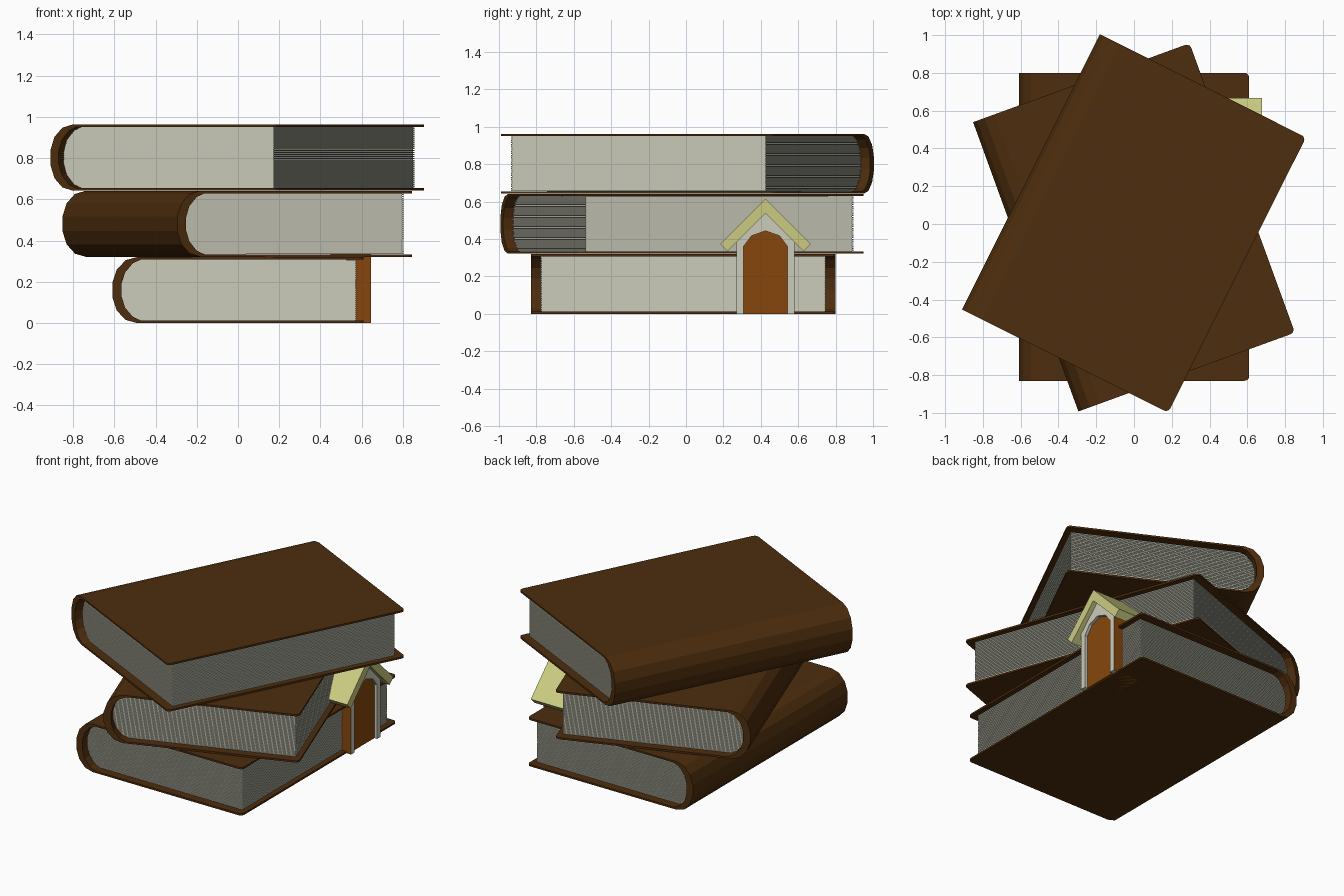
import bpy, bmesh, math
from mathutils import Matrix, Vector

cube = bpy.data.objects.get("Cube")
if cube:
    bpy.data.objects.remove(cube, do_unlink=True)


def material(name, r, g, b):
    m = bpy.data.materials.new(name)
    m.use_nodes = True
    m.diffuse_color = (r, g, b, 1)
    m.node_tree.nodes["Principled BSDF"].inputs["Base Color"].default_value = (r, g, b, 1)
    return m


leather = material("dark brown leather", 0.075, 0.026, 0.004)
paper = material("paper white", 0.6, 0.6, 0.5)
wood = material("orange brown wood", 0.24, 0.062, 0.004)
roofing = material("pale yellow green", 0.6, 0.6, 0.22)


def finish(name, bm, mats, matrix=None):
    bmesh.ops.recalc_face_normals(bm, faces=bm.faces)
    mesh = bpy.data.meshes.new(name)
    bm.to_mesh(mesh)
    bm.free()
    for m in mats:
        mesh.materials.append(m)
    ob = bpy.data.objects.new(name, mesh)
    bpy.context.scene.collection.objects.link(ob)
    if matrix:
        ob.matrix_world = matrix
    return ob


def prism(bm, points, axis, start, end):
    """Extrude a flat profile along x or y."""
    def place(p):
        return (start, p[0], p[1]) if axis == "x" else (p[0], start, p[1])
    face = bm.faces.new([bm.verts.new(place(p)) for p in points])
    new = bmesh.ops.extrude_face_region(bm, geom=[face])["geom"]
    step = Vector((end - start, 0, 0) if axis == "x" else (0, end - start, 0))
    bmesh.ops.translate(bm, vec=step, verts=[v for v in new if isinstance(v, bmesh.types.BMVert)])


def flip_z(points):
    return [(x, -z) for x, z in reversed(points)]


# Book dimensions and the upper half of the cover section
HALF_WIDTH, HALF_LENGTH, PITCH = 0.61, 0.815, 0.3215
OUTER = [(HALF_WIDTH, 0.16), (-0.49, 0.16), (-0.545, 0.145), (-0.588, 0.1), (-0.61, 0.035)]
INNER = [(-0.565, 0.03), (-0.548, 0.085), (-0.51, 0.13), (-0.47, 0.148), (HALF_WIDTH, 0.148)]
PAGE_X, PAGE_Y, PAGE_TOP, SHEETS = 0.576, 0.762, 0.147, 30


def spine_inside(z):
    """Inner face of the spine at a given height."""
    z = abs(z)
    for (x0, z0), (x1, z1) in zip(INNER, INNER[1:4]):
        if z <= z1:
            return x0 + (x1 - x0) * max(0, (z - z0) / (z1 - z0))
    return INNER[3][0]


def book(prefix, level, y, degrees):
    matrix = Matrix.Translation((0, y, 0.16 + level * PITCH)) @ Matrix.Rotation(math.radians(degrees), 4, "Z")

    # Wrapped cover with rounded corners on the opening side
    bm = bmesh.new()
    prism(bm, OUTER + flip_z(OUTER) + flip_z(INNER) + INNER, "y", -HALF_LENGTH, HALF_LENGTH)
    corners = [e for e in bm.edges
               if all(v.co.x > HALF_WIDTH - 0.001 for v in e.verts)
               and abs(e.verts[0].co.y - e.verts[1].co.y) < 0.001]
    bmesh.ops.bevel(bm, geom=corners, offset=0.025, segments=3, profile=0.5, affect="EDGES")
    finish(prefix + "_cover", bm, [leather], matrix)

    # Solid page core with slightly proud sheets
    bm = bmesh.new()
    curve = INNER[:4]
    edge = PAGE_X - 0.005
    core = [(edge, -PAGE_TOP)] + flip_z(curve) + curve + [(edge, PAGE_TOP)]
    prism(bm, core, "y", -PAGE_Y + 0.005, PAGE_Y - 0.005)
    gap = 2 * PAGE_TOP / SHEETS
    for i in range(SHEETS):
        z = -PAGE_TOP + gap * (i + 0.5)
        left = spine_inside(z)
        size = Matrix.Diagonal((PAGE_X - left, 2 * PAGE_Y, gap * 0.7, 1))
        bmesh.ops.create_cube(bm, size=1, matrix=Matrix.Translation(((PAGE_X + left) / 2, 0, z)) @ size)
    finish(prefix + "_pages", bm, [paper], matrix)


book("bottom_book", 0, -0.015, 0)
book("middle_book", 1, -0.018, 20)
book("top_book", 2, 0.003, -26.6)

# Little house set into the opening side of the bottom book
HOUSE_Y = 0.425
FRONT = 0.645


def mirrored(half):
    """Complete a profile from its +y half, listed from bottom to top centre."""
    other = [(-y, z) for y, z in reversed(half) if y > 0]
    return [(HOUSE_Y + y, z) for y, z in half + other]


wall = [(0.155, 0.0), (0.155, 0.39), (0, 0.545)]
arch = [(0.118, 0.0), (0.118, 0.36), (0.075, 0.417), (0, 0.444)]

# Wooden body behind the front wall
bm = bmesh.new()
prism(bm, mirrored(wall), "x", 0.45, FRONT - 0.025)
finish("house_body", bm, [wood])

# White front wall with an arched opening and wooden outer sides
bm = bmesh.new()
prism(bm, mirrored(wall) + mirrored(arch)[::-1], "x", FRONT - 0.025, FRONT)
bm.normal_update()
for f in bm.faces:
    outside = abs(f.calc_center_median().y - HOUSE_Y) > 0.15
    f.material_index = int(outside and abs(f.normal.y) > 0.9)
finish("house_front_wall", bm, [paper, wood])

# Door set back in the opening
bm = bmesh.new()
prism(bm, mirrored(arch), "x", FRONT - 0.028, FRONT - 0.02)
finish("door", bm, [wood])

# Pitched roof
bm = bmesh.new()
top = [(0.242, 0.373), (0, 0.615)]
under = [(0.204, 0.335), (0, 0.539)]
prism(bm, mirrored(top) + mirrored(under)[::-1], "x", 0.40, 0.677)
finish("roof", bm, [roofing])
